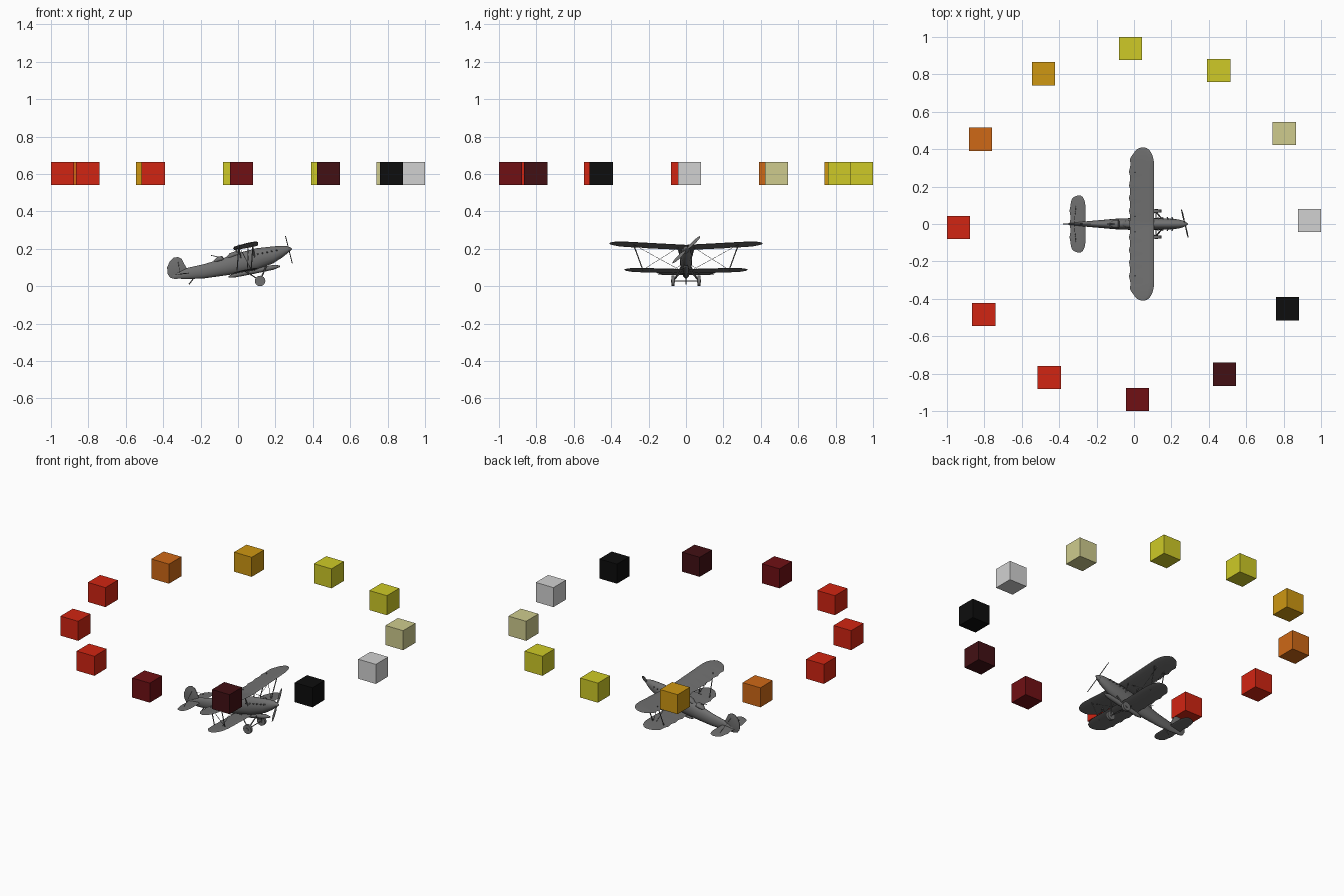
import bpy, bmesh
from math import sin, cos, pi, radians
from mathutils import Vector

cube = bpy.data.objects.get("Cube")
if cube:
    bpy.data.objects.remove(cube, do_unlink=True)


def material(name, rgb):
    m = bpy.data.materials.new(name)
    m.use_nodes = True
    col = (*rgb, 1)
    m.diffuse_color = col
    m.node_tree.nodes["Principled BSDF"].inputs["Base Color"].default_value = col
    return m


grey = material("airframe grey", (.16, .16, .16))
red = material("red", (.64, .018, .006))
yellow = material("yellow", (.62, .59, .02))
ring_colours = [
    material("light grey", (.64, .64, .64)), material("khaki", (.62, .6, .27)),
    yellow, yellow, material("amber", (.62, .31, .006)),
    material("orange", (.62, .14, .008)), red, red, red,
    material("dark red", (.16, .005, .007)), material("maroon", (.055, .005, .007)),
    material("black", (.004, .004, .004))]


def finish(name, bm, mat=grey, smooth=True):
    bmesh.ops.recalc_face_normals(bm, faces=bm.faces)
    me = bpy.data.meshes.new(name)
    bm.to_mesh(me)
    bm.free()
    me.materials.append(mat)
    ob = bpy.data.objects.new(name, me)
    bpy.context.collection.objects.link(ob)
    if smooth:
        bpy.ops.object.select_all(action='DESELECT')
        ob.select_set(True)
        bpy.context.view_layer.objects.active = ob
        bpy.ops.object.shade_smooth_by_angle(angle=radians(40))
    return ob


def loft(name, rings):
    """Skin a list of equal point loops and cap both ends."""
    bm = bmesh.new()
    loops = [[bm.verts.new(p) for p in r] for r in rings]
    n = len(loops[0])
    for a, b in zip(loops, loops[1:]):
        for i in range(n):
            j = (i + 1) % n
            bm.faces.new((a[i], a[j], b[j], b[i]))
    bm.faces.new(loops[0])
    bm.faces.new(loops[-1])
    return finish(name, bm)


def body(name, stations, y=0, n=16):
    """Rounded body along x from (x, z, half width, half height)."""
    return loft(name, [[(x, y + w * cos(2 * pi * i / n), z + h * sin(2 * pi * i / n))
                        for i in range(n)] for x, z, w, h in stations])


def rod(name, a, b, r=.003, n=8):
    a, b = Vector(a), Vector(b)
    q = (b - a).to_track_quat('Z', 'Y')
    ring = [q @ Vector((r * cos(2 * pi * i / n), r * sin(2 * pi * i / n), 0)) for i in range(n)]
    return loft(name, [[p + v for v in ring] for p in (a, b)])


def wing(name, half, front, back, z, rise, pitch, thick, scallop, tip=.12):
    """Wing across y with round tips and a scalloped trailing edge."""
    rings, n, mid = [], 72, (front + back) / 2 + .01
    for k in range(n + 1):
        y = half * sin(pi / 2 * (2 * k / n - 1)) * .999
        over = max(0, (abs(y) - half + tip) / tip)
        f = max(.02, (1 - over ** 2.6) ** .5)
        lead = mid + (front - mid) * f
        trail = mid + (back + scallop * abs(sin(abs(y) * 45)) - mid) * f
        zc = z + rise * abs(y) / half
        ring = []
        for i in range(12):
            a = 2 * pi * i / 12
            t = (1 - cos(a)) / 2
            x = lead + (trail - lead) * t
            h = thick * f * sin(a) * (1.15 - t) * (1 if a < pi else .45)
            ring.append((x, y, zc + h + (x - mid) * pitch))
        rings.append(ring)
    return loft(name, rings)


# Ring of coloured cubes
for i, mat in enumerate(ring_colours):
    a = radians(1.1 + 30 * i)
    bm = bmesh.new()
    bmesh.ops.create_cube(bm, size=.124)
    bmesh.ops.translate(bm, verts=bm.verts, vec=(.938 * cos(a), .938 * sin(a), .603))
    finish(f"ring_cube_{i + 1}", bm, mat, False)

# Fuselage, cockpit rims, spinner and belly fairing
body("fuselage", [(-.35, .052, .004, .01), (-.27, .068, .013, .03), (-.18, .08, .021, .038),
                  (-.1, .098, .028, .045), (0, .122, .032, .055), (.1, .145, .032, .058),
                  (.19, .168, .029, .045), (.24, .186, .024, .03), (.266, .195, .016, .018)])
body("spinner", [(.262, .195, .017, .018), (.277, .198, .011, .011), (.288, .2, .002, .002)])
body("rear_cockpit_rim", [(-.13, .13, .008, .006), (-.11, .142, .021, .014), (-.085, .148, .022, .014),
                          (-.075, .14, .012, .008)])
body("front_cockpit_fairing", [(-.07, .14, .006, .006), (-.045, .16, .018, .016), (-.015, .172, .02, .014),
                               (.01, .17, .012, .008)])
body("belly_fairing", [(-.05, .05, .004, .004), (-.02, .058, .012, .012), (.08, .08, .015, .015),
                       (.19, .101, .015, .013), (.225, .107, .005, .004)])

# Wings and tailplane
wing("upper_wing", .41, .108, -.028, .207, .022, .2, .008, .008)
wing("lower_wing", .33, .105, -.025, .08, .008, .17, .007, .007)
wing("tailplane", .153, -.26, -.345, .066, 0, .12, .005, .005, .07)

# Fin and rudder as one rounded plate
outline = [(-.27, .09), (-.285, .115), (-.3, .145), (-.322, .156), (-.345, .152), (-.365, .132),
           (-.379, .1), (-.376, .065), (-.362, .045), (-.335, .038), (-.29, .045)]
loft("fin_and_rudder", [[(x + (-.325 - x) * s, y, z + (.095 - z) * s) for x, z in outline]
                        for y, s in ((-.004, .12), (-.002, 0), (.002, 0), (.004, .12))])

# Propeller: two twisted blades
spoke = Vector((-.018, .074, .072))
across = Vector((.3, .68, -.67))
for side, s in (("upper", 1), ("lower", -1)):
    rings = []
    for t, w in ((.05, .004), (.3, .008), (.65, .009), (.9, .006), (1, .001)):
        c = Vector((.272, .002, .195)) + spoke * s * t
        rings.append([c + across * w * u + Vector((v, 0, 0))
                      for u, v in ((1, 0), (0, .0025), (-1, 0), (0, -.0025))])
    loft(f"propeller_{side}_blade", rings)

# Paired parts: struts, undercarriage, exhausts
for side, s in (("left", 1), ("right", -1)):
    for part, x in (("front", .08), ("rear", .005)):
        rod(f"{side}_{part}_wing_strut", (x - .01, s * .23, .085), (x, s * .28, .222))
        rod(f"{side}_{part}_cabane_strut", (x + .01, s * .028, .15), (x, s * .045, .208))
    rod(f"{side}_diagonal_strut", (.07, s * .23, .09), (.005, s * .28, .215), .0015)
    rod(f"{side}_flying_wire", (.05, s * .03, .085), (.06, s * .28, .222), .001)
    rod(f"{side}_landing_wire", (.05, s * .04, .208), (.05, s * .23, .088), .001)
    rod(f"{side}_front_gear_leg", (.15, s * .025, .105), (.118, s * .065, .03), .004)
    rod(f"{side}_rear_gear_leg", (.04, s * .025, .08), (.118, s * .065, .03), .003)
    rod(f"{side}_wheel", (.118, s * .061, .028), (.118, s * .077, .028), .028, 24)
    rod(f"{side}_wheel_hub", (.118, s * .058, .028), (.118, s * .08, .028), .009, 12)
    rod(f"{side}_tail_brace", (-.31, s * .1, .068), (-.32, 0, .13), .001)
    for i in range(6):
        x = .085 + i * .025
        rod(f"{side}_exhaust_{i + 1}", (x, s * .02, .165 + i * .005),
            (x - .008, s * .036, .167 + i * .005), .0035)
rod("wheel_axle", (.118, -.07, .028), (.118, .07, .028), .0025)
rod("tail_skid", (-.235, 0, .045), (-.262, 0, .01), .003)
rod("windscreen_frame", (.0, 0, .17), (-.01, 0, .195), .005)
rod("rear_gun", (-.1, 0, .155), (-.145, 0, .165), .002)
